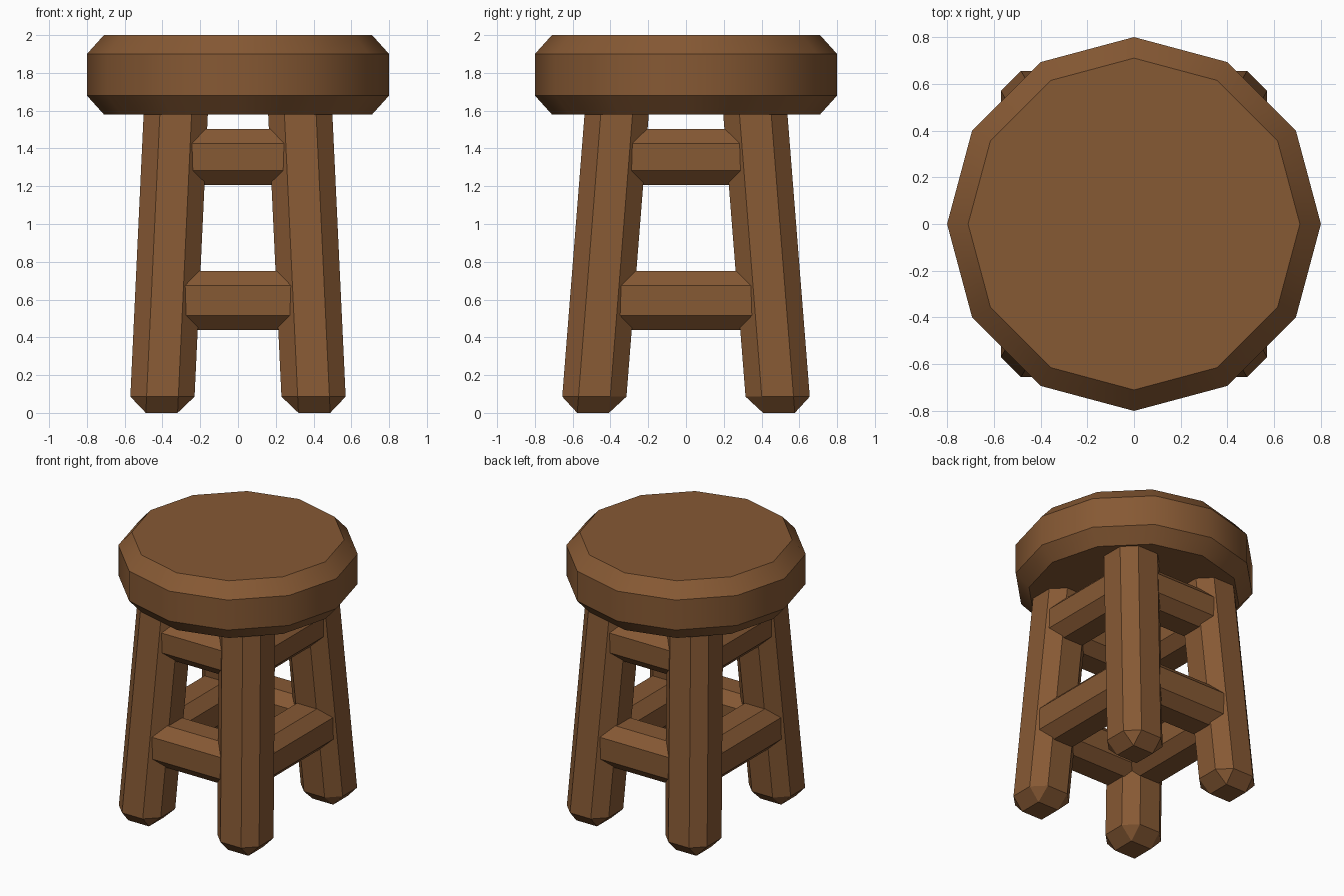
import bpy, bmesh, math

if "Cube" in bpy.data.objects:
    bpy.data.objects.remove(bpy.data.objects["Cube"])

wood = bpy.data.materials.new("brown wood")
wood.diffuse_color = (0.24, 0.10, 0.034, 1)
wood.use_nodes = True
wood.node_tree.nodes["Principled BSDF"].inputs["Base Color"].default_value = wood.diffuse_color


def finish(bm, name):
    bmesh.ops.recalc_face_normals(bm, faces=bm.faces)
    mesh = bpy.data.meshes.new(name)
    bm.to_mesh(mesh)
    bm.free()
    mesh.materials.append(wood)
    obj = bpy.data.objects.new(name, mesh)
    bpy.context.collection.objects.link(obj)
    return obj


def chamfered_box(size, centre, bevel):
    bm = bmesh.new()
    bmesh.ops.create_cube(bm, size=1)
    for v in bm.verts:
        v.co = [c + k * s for c, k, s in zip(centre, v.co, size)]
    bmesh.ops.bevel(bm, geom=bm.edges[:], offset=bevel, offset_type='OFFSET',
                    segments=1, affect='EDGES', profile=0.5)
    return bm


# leg centre line, splaying outward toward the floor
def leg_x(z):
    return 0.404 - 0.047 * z


def leg_y(z):
    return 0.492 - 0.079 * z


# seat: twelve-sided disc with chamfered rims
bm = bmesh.new()
rings = []
for r, z in ((0.71, 1.58), (0.80, 1.68), (0.80, 1.90), (0.71, 2.0)):
    rings.append([bm.verts.new((r * math.cos(i * math.pi / 6),
                                r * math.sin(i * math.pi / 6), z))
                  for i in range(12)])
for a, b in zip(rings, rings[1:]):
    for i in range(12):
        j = (i + 1) % 12
        bm.faces.new((a[i], a[j], b[j], b[i]))
bm.faces.new(rings[0][::-1])
bm.faces.new(rings[-1])
seat = finish(bm, "seat")
bpy.context.view_layer.objects.active = seat
seat.select_set(True)
bpy.ops.object.shade_smooth_by_angle(angle=math.radians(35))

# four splayed legs, each a sheared chamfered post
for sy, fb in ((-1, "front"), (1, "back")):
    for sx, lr in ((-1, "left"), (1, "right")):
        bm = chamfered_box((0.34, 0.34, 1.70), (0, 0, 0.85), 0.086)
        for v in bm.verts:
            v.co.x += sx * leg_x(v.co.z)
            v.co.y += sy * leg_y(v.co.z)
        finish(bm, f"{fb}_{lr}_leg")

# rungs between the legs, at two heights on all four sides
for level, z, h in (("lower", 0.595, 0.31), ("upper", 1.355, 0.295)):
    x, y = leg_x(z), leg_y(z)
    for s, fb, lr in ((-1, "front", "left"), (1, "back", "right")):
        finish(chamfered_box((2 * x, 0.31, h), (0, s * y, z), 0.075),
               f"{level}_{fb}_rung")
        finish(chamfered_box((0.31, 2 * y, h), (s * x, 0, z), 0.075),
               f"{level}_{lr}_rung")
